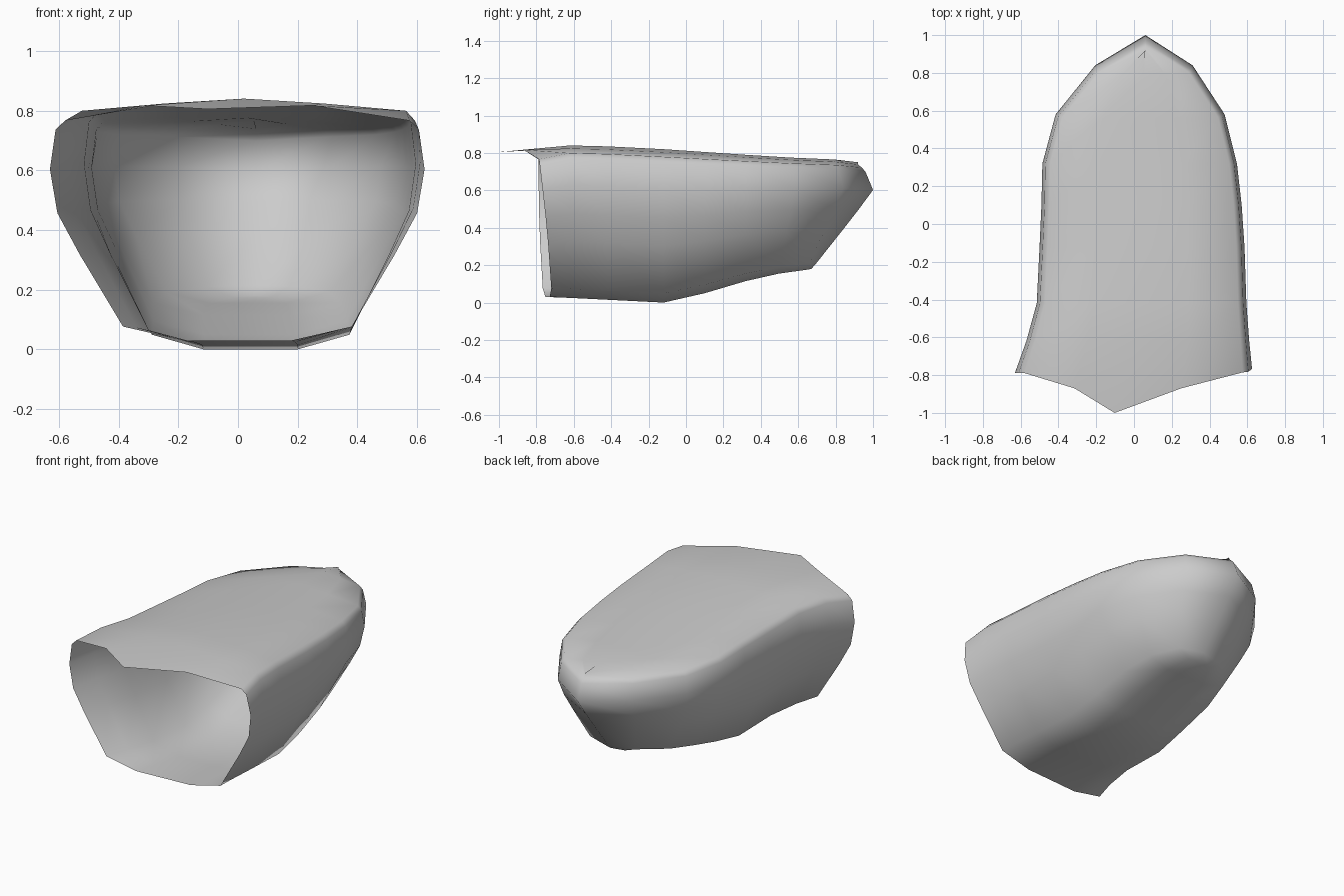
import bpy
import bmesh

cube = bpy.data.objects.get("Cube")
if cube:
    bpy.data.objects.remove(cube, do_unlink=True)

grey = bpy.data.materials.new("plain_grey")
grey.use_nodes = True
colour = (0.6, 0.6, 0.6, 1.0)
grey.diffuse_color = colour
grey.node_tree.nodes["Principled BSDF"].inputs["Base Color"].default_value = colour

# Right half of the cross-section, from top centre to the keel: (width, height, rear slope)
half = [(0, 1, .08), (.45, .98, .08), (.92, .95, .06), (.97, .91, .04), (1, .74, 0),
        (.96, .55, .08), (.84, .37, .16), (.61, .06, .30), (.29, 0, .33)]
profile = half + [(-u, v, s) for u, v, s in reversed(half[1:])]

# Stations along the shell: y, left x, right x, top z, bottom z, rear lag
stations = [(-.79, -.63, .625, .805, .03, 0),
            (-.62, -.57, .61, .84, .025, 0),
            (-.42, -.515, .595, .835, .015, 0),
            (-.12, -.50, .585, .82, 0, 0),
            (.10, -.49, .57, .805, .05, 0),
            (.32, -.485, .545, .79, .115, 0),
            (.58, -.415, .48, .775, .155, .25),
            (.84, -.205, .31, .765, .175, .6),
            (1.0, .06, .06, .75, .18, 1)]

bm = bmesh.new()
rings = []
for i, (y, x0, x1, top, bottom, lag) in enumerate(stations):
    ring = []
    for u, v, slope in profile:
        x = (x0 + x1) / 2 + u * (x1 - x0) / 2
        z = bottom + v * (top - bottom)
        py = y - lag * slope
        if i == 0:
            # Front rim: peaked brow on top, sides swept back below
            if u == 0:
                x, py = x - .1, -1
            elif v > .97:
                x, py, z = x - .03, py - .08, .817
            else:
                py += (.05 + .04 * u) * (1 - v)
        ring.append(bm.verts.new((x, py, z)))
    rings.append(ring)

# Skin between neighbouring stations, closing on the rear seam
n = len(profile)
for a, b in zip(rings, rings[1:]):
    for k in range(n):
        m = (k + 1) % n
        bm.faces.new((a[k], a[m], b[m], b[k]))
bmesh.ops.remove_doubles(bm, verts=bm.verts, dist=.001)
bmesh.ops.dissolve_degenerate(bm, edges=bm.edges, dist=.001)
bmesh.ops.recalc_face_normals(bm, faces=bm.faces)
bm.faces.ensure_lookup_table()
# Point the open shell's surface outward
top_face = max(bm.faces, key=lambda f: f.calc_center_median().z)
if top_face.normal.z < 0:
    bmesh.ops.reverse_faces(bm, faces=bm.faces)

mesh = bpy.data.meshes.new("open_shell")
bm.to_mesh(mesh)
bm.free()
mesh.materials.append(grey)
shell = bpy.data.objects.new("open_shell", mesh)
bpy.context.collection.objects.link(shell)
for poly in mesh.polygons:
    poly.use_smooth = True
